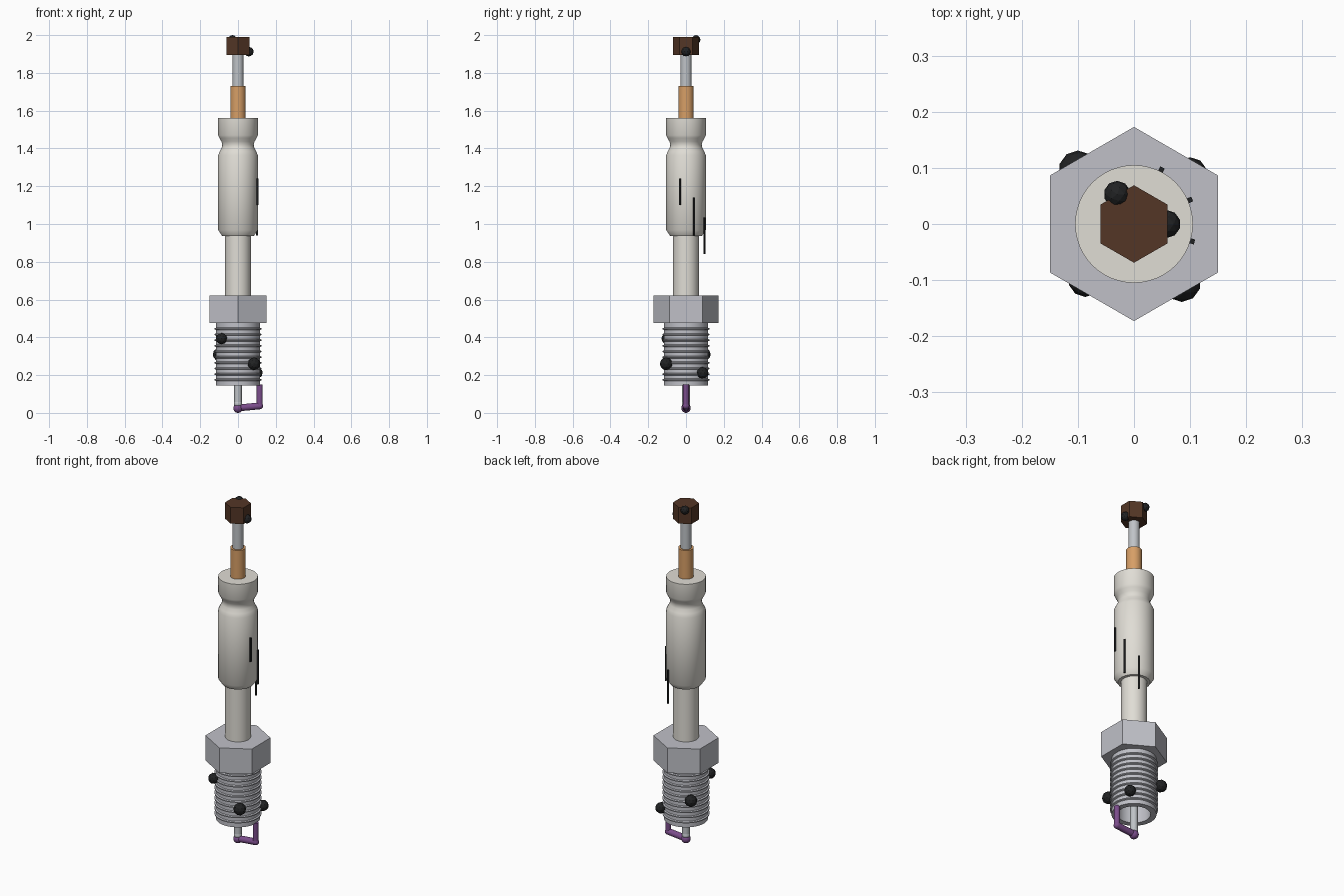
import bpy
import math
from mathutils import Vector

if "Cube" in bpy.data.objects:
    bpy.data.objects.remove(bpy.data.objects["Cube"])


def material(name, r, g, b):
    m = bpy.data.materials.new(name)
    m.diffuse_color = tuple((c / 255) ** 2.2 for c in (r, g, b)) + (1,)
    m.use_nodes = True
    m.node_tree.nodes["Principled BSDF"].inputs["Base Color"].default_value = m.diffuse_color
    return m


ceramic = material("ceramic white", 223, 220, 212)
steel = material("shell steel", 190, 191, 198)
silver = material("rod silver", 190, 194, 198)
copper = material("copper", 214, 157, 102)
brown = material("dark brown", 84, 57, 42)
black = material("black", 38, 39, 40)
purple = material("purple", 122, 78, 138)


def finish(name, mat, smooth=True):
    ob = bpy.context.object
    ob.name = name
    ob.data.materials.clear()
    ob.data.materials.append(mat)
    if smooth:
        bpy.ops.object.shade_smooth_by_angle(angle=math.radians(35))
    return ob


def cylinder(name, mat, r, z0, z1, sides=32):
    bpy.ops.mesh.primitive_cylinder_add(vertices=sides, radius=r, depth=z1 - z0,
                                        location=(0, 0, (z0 + z1) / 2))
    return finish(name, mat, sides > 8)


def rod(name, mat, a, b, r):
    a, b = Vector(a), Vector(b)
    bpy.ops.mesh.primitive_cylinder_add(vertices=16, radius=r, depth=(b - a).length,
                                        location=(a + b) / 2)
    bpy.context.object.rotation_euler = (b - a).to_track_quat('Z', 'Y').to_euler()
    return finish(name, mat)


def lathe(name, mat, profile, sides=48, closed=False):
    """Spin (radius, z) points, listed bottom to top on the outside."""
    verts, faces = [], []
    n = len(profile)
    for i in range(sides):
        a = 2 * math.pi * i / sides
        verts += [(r * math.cos(a), r * math.sin(a), z) for r, z in profile]
    for i in range(sides):
        j = (i + 1) % sides
        for k in range(n if closed else n - 1):
            m = (k + 1) % n
            faces.append((i * n + k, j * n + k, j * n + m, i * n + m))
    if not closed:
        faces.append([i * n for i in reversed(range(sides))])
        faces.append([i * n + n - 1 for i in range(sides)])
    me = bpy.data.meshes.new(name)
    me.from_pydata(verts, [], faces)
    ob = bpy.data.objects.new(name, me)
    bpy.context.collection.objects.link(ob)
    bpy.ops.object.select_all(action='DESELECT')
    bpy.context.view_layer.objects.active = ob
    ob.select_set(True)
    return finish(name, mat)


def ball(name, mat, loc, r, smooth=False):
    bpy.ops.mesh.primitive_ico_sphere_add(subdivisions=3 if smooth else 2,
                                          radius=r, location=loc)
    return finish(name, mat, smooth)


# Terminal, rod and copper sleeve
cylinder("terminal_cap", brown, 0.069, 1.895, 1.99, 6)
cylinder("terminal_rod", silver, 0.029, 1.72, 1.90)
cylinder("copper_sleeve", copper, 0.041, 1.55, 1.73)

# Ceramic insulator with a waist near the top, and its stem
lathe("insulator", ceramic, [
    (0.084, 0.937), (0.105, 0.968), (0.105, 1.365), (0.096, 1.385), (0.086, 1.405),
    (0.083, 1.42), (0.088, 1.437), (0.098, 1.455), (0.105, 1.47), (0.105, 1.562)])
cylinder("insulator_stem", ceramic, 0.068, 0.60, 0.945)

# Hex nut and hollow threaded shell
cylinder("hex_nut", steel, 0.173, 0.475, 0.622, 6)
lathe("threaded_shell", steel, [(0.117, 0.145), (0.117, 0.48), (0.086, 0.48),
                                (0.086, 0.145)], closed=True)
for i in range(10):
    z = 0.175 + i * 0.03
    lathe("thread_ring", steel, [(0.112, z - 0.008), (0.1245, z - 0.003),
                                 (0.1245, z + 0.003), (0.112, z + 0.008)], closed=True)
cylinder("insulator_nose", ceramic, 0.05, 0.22, 0.48)

# Centre electrode with tip bead
cylinder("centre_electrode", silver, 0.02, 0.05, 0.25, 20)
ball("electrode_tip", silver, (0, 0, 0.048), 0.022, True)

# Bent ground electrode
rod("ground_post", purple, (0.115, 0, 0.035), (0.115, 0, 0.15), 0.016)
rod("ground_arm", purple, (0.115, 0, 0.037), (0, 0, 0.026), 0.018)
ball("ground_elbow", purple, (0.115, 0, 0.037), 0.018, True)
ball("ground_tip", purple, (0, 0, 0.025), 0.025, True)

# Soot lumps on shell and terminal
for x, y, z, r in [(0.085, -0.105, 0.26, 0.034), (0.1, 0.088, 0.212, 0.031),
                   (-0.087, -0.1, 0.393, 0.030), (-0.1, 0.097, 0.31, 0.034),
                   (-0.03, 0.053, 1.976, 0.024), (0.058, 0.0, 1.912, 0.025)]:
    ball("soot_lump", black, (x, y, z), r)

# Thin cracks down the insulator
for x, y, z0, z1 in [(0.104, -0.031, 1.10, 1.24), (0.1, 0.043, 0.94, 1.14),
                     (0.049, 0.097, 0.84, 1.035)]:
    bpy.ops.mesh.primitive_cube_add(size=1, location=(x, y, (z0 + z1) / 2))
    ob = bpy.context.object
    ob.scale = (0.008, 0.009, z1 - z0)
    ob.rotation_euler.z = math.atan2(y, x)
    finish("crack_line", black, False)
